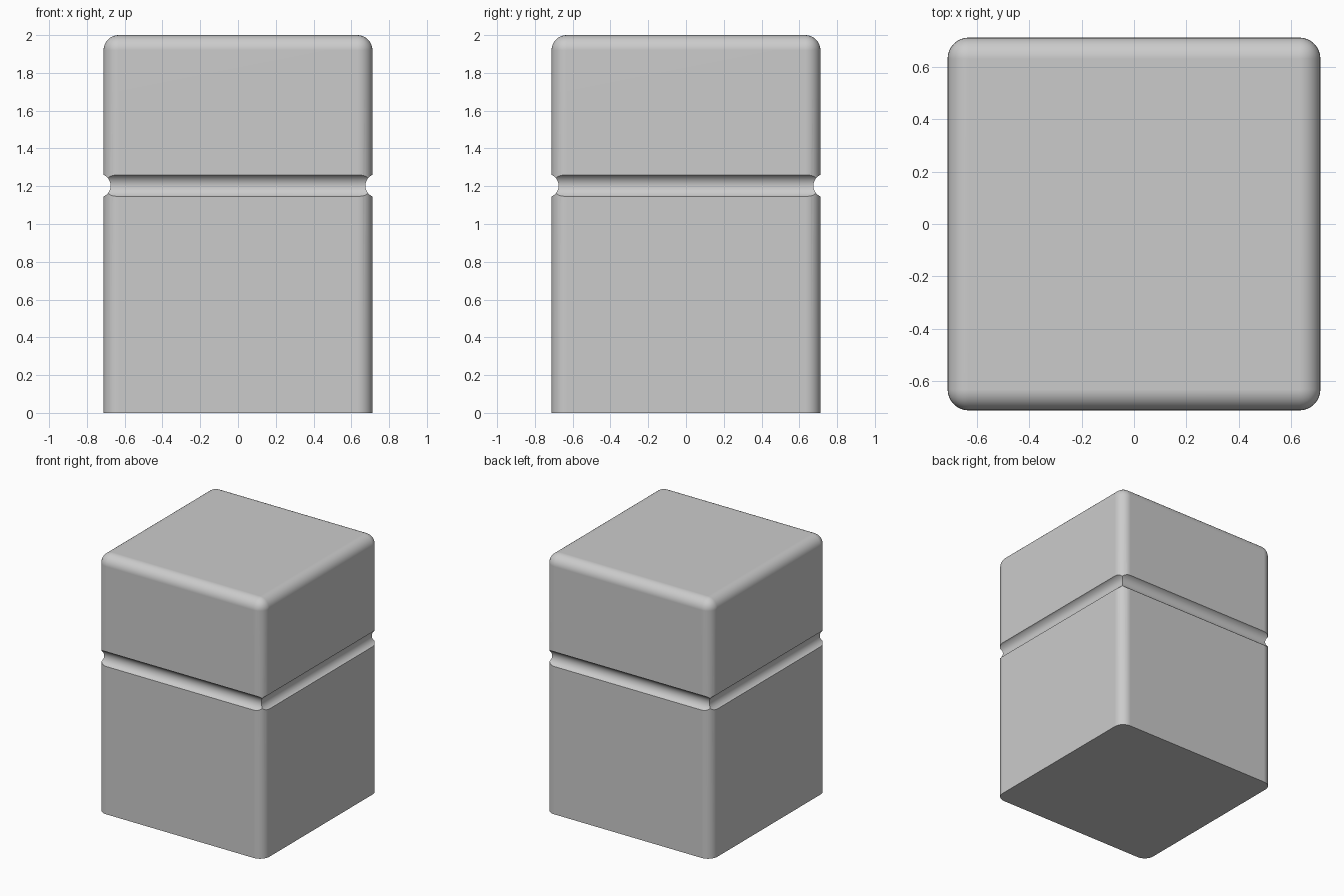
import bpy, bmesh, math

if "Cube" in bpy.data.objects:
    bpy.data.objects.remove(bpy.data.objects["Cube"])

HALF, HEIGHT, ROUND = 0.712, 2.0, 0.08
GROOVE_Z, GROOVE_R, GROOVE_OFFSET = 1.203, 0.0624, 0.737


def make_object(name, bm):
    bmesh.ops.recalc_face_normals(bm, faces=bm.faces)
    mesh = bpy.data.meshes.new(name)
    bm.to_mesh(mesh)
    bm.free()
    obj = bpy.data.objects.new(name, mesh)
    bpy.context.collection.objects.link(obj)
    return obj


# Block: all edges rounded except the flat base
bm = bmesh.new()
bmesh.ops.create_cube(bm, size=1)
for v in bm.verts:
    v.co = (v.co.x * 2 * HALF, v.co.y * 2 * HALF, (v.co.z + 0.5) * HEIGHT)
edges = [e for e in bm.edges if max(v.co.z for v in e.verts) > 1]
bmesh.ops.bevel(bm, geom=edges, offset=ROUND, segments=8, profile=0.5, affect='EDGES')
block = make_object("grooved_block", bm)

# Groove cutter: round tube mitred into a square ring
bm = bmesh.new()
N = 48
rings = []
for sx, sy in ((1, 1), (-1, 1), (-1, -1), (1, -1)):
    ring = []
    for i in range(N):
        a = 2 * math.pi * i / N
        d = GROOVE_OFFSET + GROOVE_R * math.cos(a)
        ring.append(bm.verts.new((sx * d, sy * d, GROOVE_Z + GROOVE_R * math.sin(a))))
    rings.append(ring)
for k in range(4):
    p, q = rings[k], rings[(k + 1) % 4]
    for i in range(N):
        j = (i + 1) % N
        bm.faces.new((p[i], p[j], q[j], q[i]))
cutter = make_object("groove_cutter", bm)
cutter.hide_render = True

# Cut the groove and apply it
mod = block.modifiers.new("groove", 'BOOLEAN')
mod.operation = 'DIFFERENCE'
mod.solver = 'EXACT'
mod.object = cutter
bpy.context.view_layer.objects.active = block
block.select_set(True)
cutter.select_set(False)
bpy.ops.object.modifier_apply(modifier=mod.name)
bpy.data.objects.remove(cutter)

# Smooth shading with crisp groove lips and flat main faces
bpy.ops.object.shade_smooth_by_angle(angle=math.radians(30))
wn = block.modifiers.new("weighted_normals", 'WEIGHTED_NORMAL')
wn.keep_sharp = True
